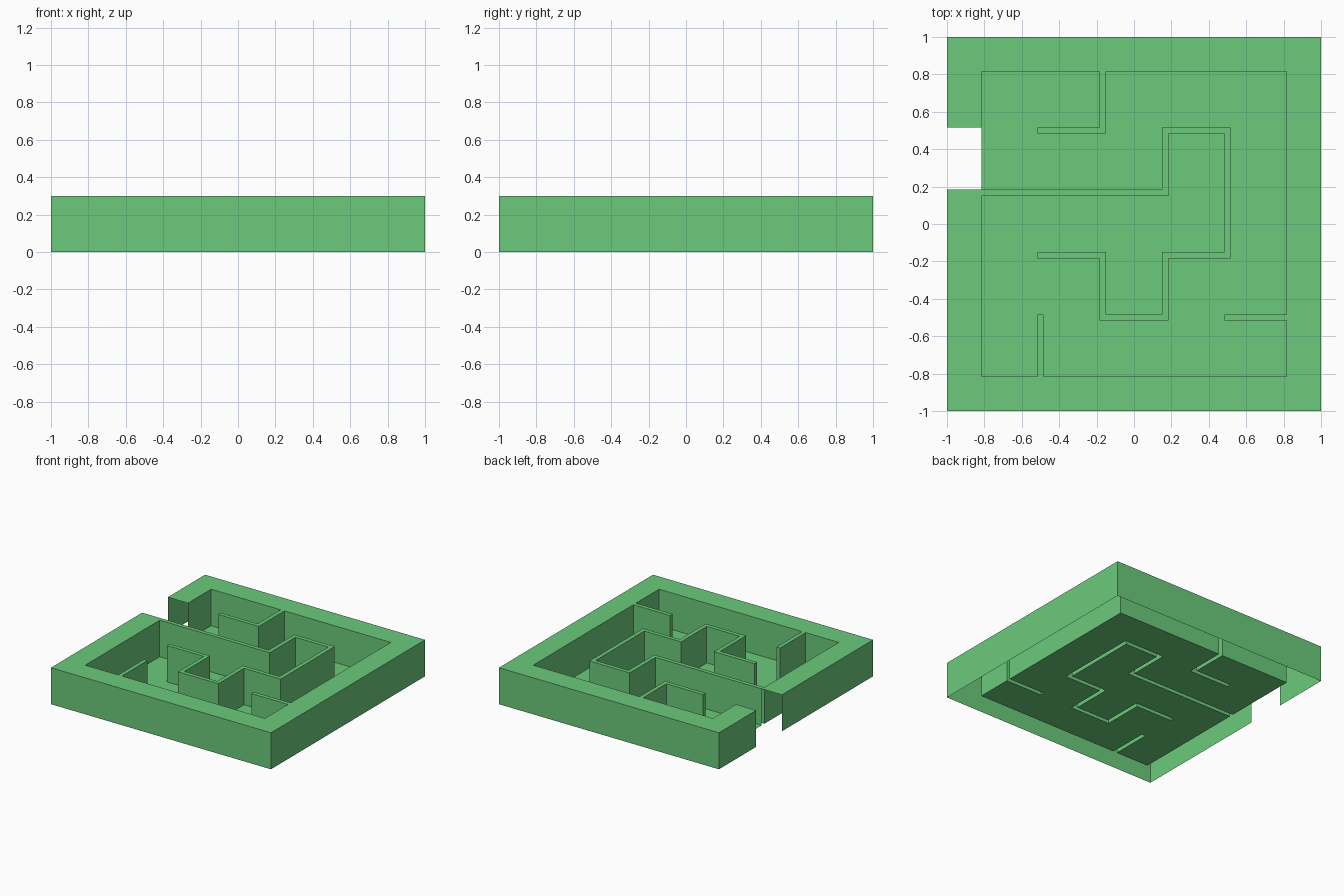
import bpy, bmesh

if "Cube" in bpy.data.objects:
    bpy.data.objects.remove(bpy.data.objects["Cube"])

HEIGHT = 0.3
HALF = 1 / 60            # half the thickness of the thin walls
INNER = 5 / 6 - HALF     # inner edge of the broad rim

# Centre lines of the thin walls, in sixths of a unit
PATHS = [
    [(-5, 1), (1, 1), (1, 3), (3, 3), (3, -1), (1, -1), (1, -3), (-1, -3), (-1, -1), (-3, -1)],
    [(-1, 5), (-1, 3), (-3, 3)],
    [(-3, -5), (-3, -3)],
    [(5, -3), (3, -3)],
]


def kind(x, y):
    """What occupies a plan position: outside, gap, wall or floor."""
    if max(abs(x), abs(y)) > 1:
        return "outside"
    if max(abs(x), abs(y)) > INNER:
        in_gap = x < -INNER and 1 / 6 + HALF < y < 0.5 + HALF
        return "gap" if in_gap else "wall"
    for path in PATHS:
        for (ax, ay), (bx, by) in zip(path, path[1:]):
            if (min(ax, bx) / 6 - HALF < x < max(ax, bx) / 6 + HALF
                    and min(ay, by) / 6 - HALF < y < max(ay, by) / 6 + HALF):
                return "wall"
    return "floor"


# Plan grid lines, with one dummy line beyond each side
half_lines = [1 / 6 - HALF, 1 / 6 + HALF, 0.5 - HALF, 0.5 + HALF, INNER, 1, 1.1]
lines = [-v for v in reversed(half_lines)] + half_lines
n = len(lines) - 1
mid = [(lines[i] + lines[i + 1]) / 2 for i in range(n)]
cell = [[kind(x, y) for y in mid] for x in mid]

bm = bmesh.new()


def face(points):
    bm.faces.new([bm.verts.new(p) for p in points])


for i in range(1, n - 1):
    for j in range(1, n - 1):
        if cell[i][j] == "gap":
            continue
        x0, x1, y0, y1 = lines[i], lines[i + 1], lines[j], lines[j + 1]
        corners = [(x0, y0), (x1, y0), (x1, y1), (x0, y1)]
        # Floor panel or wall top; the walls are hollow and open underneath
        z = HEIGHT if cell[i][j] == "wall" else 0
        face([(x, y, z) for x, y in corners])
        if cell[i][j] != "wall":
            continue
        # Upright sides; the two rim ends at the gap stay open
        for k, (di, dj) in enumerate([(0, -1), (1, 0), (0, 1), (-1, 0)]):
            if cell[i + di][j + dj] in ("floor", "outside"):
                a, b = corners[k], corners[(k + 1) % 4]
                face([(*a, 0), (*b, 0), (*b, HEIGHT), (*a, HEIGHT)])

# Weld and merge flat areas
bmesh.ops.remove_doubles(bm, verts=bm.verts, dist=1e-4)
bmesh.ops.dissolve_limit(bm, angle_limit=0.01, verts=bm.verts, edges=bm.edges)

mesh = bpy.data.meshes.new("maze_tray")
bm.to_mesh(mesh)
bm.free()
green = bpy.data.materials.new("green")
green.diffuse_color = (0.15, 0.59, 0.2, 1)
green.use_nodes = True
green.node_tree.nodes["Principled BSDF"].inputs["Base Color"].default_value = green.diffuse_color
mesh.materials.append(green)
maze = bpy.data.objects.new("maze_tray", mesh)
bpy.context.collection.objects.link(maze)
